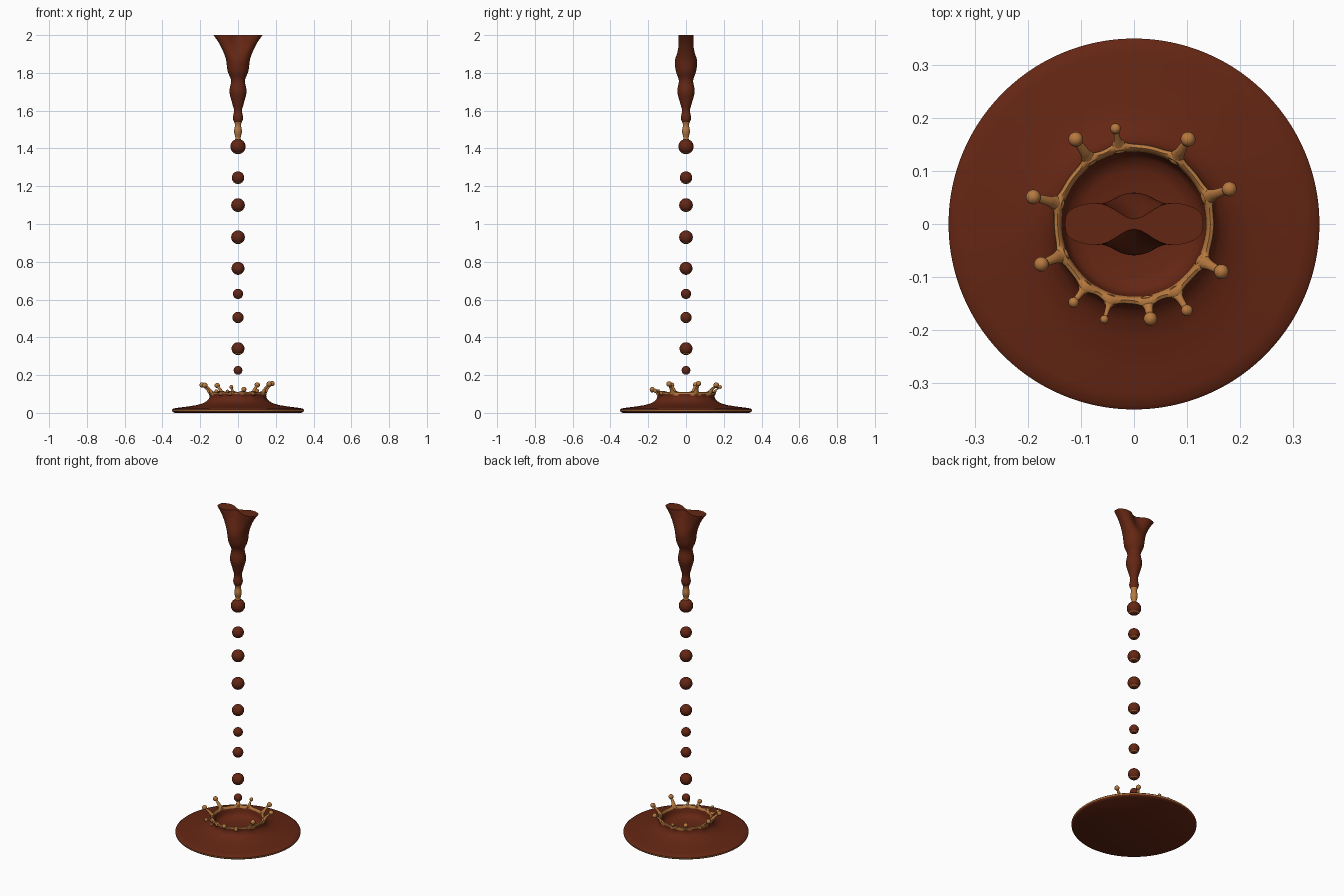
import bpy, bmesh, math
from mathutils import Vector

if "Cube" in bpy.data.objects:
    bpy.data.objects.remove(bpy.data.objects["Cube"])


def material(name, rgb):
    m = bpy.data.materials.new(name)
    m.diffuse_color = (*rgb, 1)
    m.use_nodes = True
    m.node_tree.nodes["Principled BSDF"].inputs["Base Color"].default_value = m.diffuse_color
    return m


BROWN = material("dark_brown", (0.127, 0.019, 0.0065))
TAN = material("caramel", (0.47, 0.19, 0.05))


def finish(bm, name, is_tan):
    """Paint faces by a rule and turn the bmesh into a smooth object."""
    bmesh.ops.recalc_face_normals(bm, faces=bm.faces)
    bm.normal_update()
    for f in bm.faces:
        f.smooth = True
        f.material_index = int(is_tan(f))
    me = bpy.data.meshes.new(name)
    bm.to_mesh(me)
    bm.free()
    me.materials.append(BROWN)
    me.materials.append(TAN)
    ob = bpy.data.objects.new(name, me)
    bpy.context.collection.objects.link(ob)
    bpy.ops.object.select_all(action='DESELECT')
    bpy.context.view_layer.objects.active = ob
    ob.select_set(True)
    bpy.ops.object.shade_smooth_by_angle(angle=math.radians(50))
    return ob


def loft(bm, rings):
    """Skin a list of closed rings of points and cap both ends."""
    vr = [[bm.verts.new(p) for p in r] for r in rings]
    n = len(vr[0])
    for a, b in zip(vr, vr[1:]):
        for i in range(n):
            bm.faces.new((a[i], a[(i + 1) % n], b[(i + 1) % n], b[i]))
    bm.faces.new(vr[0])
    bm.faces.new(vr[-1])


def spline(pts, steps):
    """Smoothly interpolate a list of tuples (Catmull-Rom)."""
    out = []
    p = [pts[0]] + pts + [pts[-1]]
    for i in range(1, len(p) - 2):
        for s in range(steps):
            t = s / steps
            out.append(tuple(0.5 * (2 * b + (c - a) * t + (2 * a - 5 * b + 4 * c - d) * t * t
                                    + (3 * b - a - 3 * c + d) * t ** 3)
                             for a, b, c, d in zip(*p[i - 1:i + 3])))
    return out + [pts[-1]]


# Pouring stream: round at the bottom, pinched peanut section at the top
stream = [(2.0, .13, .047), (1.95, .096, .051), (1.88, .066, .06), (1.81, .055, .054),
          (1.76, .037, .038), (1.70, .045, .046), (1.64, .031, .031), (1.60, .021, .021),
          (1.56, .027, .027), (1.525, .016, .016), (1.49, .021, .021), (1.455, .014, .014),
          (1.43, .022, .022)]
rings = []
for z, rx, ry in spline(stream, 5):
    k = min(1, max(0, (z - 1.86) / 0.14))
    ring = []
    for i in range(64):
        t = math.tau * i / 64
        x, s = rx * math.cos(t), math.sin(t)
        y = ry * math.copysign(abs(s) ** (1 - 0.4 * k), s)
        y *= 1 - 0.8 * k ** 1.2 * math.exp(-(x / 0.045) ** 2)
        ring.append((x, y, z))
    rings.append(ring)
bm = bmesh.new()
loft(bm, rings)
finish(bm, "pouring_stream", lambda f: f.calc_center_median().z < 1.54)

# Falling drops, with a thin light band low on each
drops = [(1.41, .040), (1.245, .033), (1.10, .036), (.93, .036), (.765, .034),
         (.63, .027), (.505, .030), (.34, .034), (.225, .023)]
for n, (z, r) in enumerate(drops, 1):
    bm = bmesh.new()
    bmesh.ops.create_uvsphere(bm, u_segments=32, v_segments=24, radius=r)
    bmesh.ops.translate(bm, verts=bm.verts, vec=(0, 0, z))
    finish(bm, f"drop_{n}", lambda f: -0.76 < f.normal.z < -0.68)

# Crown tips: x, y, z, ball radius
tips = [(-.110, .160, .145, .014), (-.035, .180, .137, .010), (.102, .160, .148, .014),
        (.180, .066, .155, .014), (.165, -.090, .153, .014), (.100, -.163, .117, .011),
        (.031, -.179, .125, .013), (-.056, -.180, .115, .008), (-.114, -.148, .115, .010),
        (-.175, -.076, .146, .014), (-.190, .051, .148, .014)]
angles = [math.atan2(y, x) for x, y, _, _ in tips]

# Splash pool: lathed disc rising into a wall with a wavy flared rim
profile = [(.335, 0), (.346, .006), (.349, .010), (.350, .017), (.343, .023), (.32, .027),
           (.27, .033), (.22, .041), (.185, .051), (.164, .063), (.153, .078), (.151, .092),
           (.154, .103), (.153, .110), (.147, .113), (.141, .110), (.137, .098), (.134, .075),
           (.125, .055), (.10, .046), (.05, .042), (.01, .042)]
rings = []
for r, z in profile:
    ring = []
    lift = max(0, min(1, (z - .07) / .04))
    for i in range(160):
        a = math.tau * i / 160
        bump = sum(math.exp(-(math.remainder(a - b, math.tau) / .11) ** 2) for b in angles)
        grow = lift * (bump * .008 - .003)
        rr = r + (grow if r > .142 else grow * .2)
        ring.append((rr * math.cos(a), rr * math.sin(a), z + grow * .8))
    rings.append(ring)
bm = bmesh.new()
loft(bm, rings)


def pool_tan(f):
    c = f.calc_center_median()
    r = math.hypot(c.x, c.y)
    edge = r > .345 and .009 < c.z < .018
    front = .005 if c.y < -.08 and r > .15 else 0
    return edge or (r < .2 and c.z > .096 + front)


finish(bm, "splash_pool", pool_tan)

# Crown arms: tapered curved necks ending in round beads
for n, ((x, y, z, r), a) in enumerate(zip(tips, angles), 1):
    out = Vector((math.cos(a), math.sin(a), 0))
    side = Vector((-out.y, out.x, 0))
    tip = Vector((x, y, z))
    base = out * .146 + Vector((0, 0, .100))
    mid = base.lerp(tip, .5) - out * .003 + Vector((0, 0, .002))
    pts = [(*base, .017), (*base.lerp(mid, .55), .012), (*mid, r * .65), (*tip, r * .5)]
    path = spline(pts, 4)
    rings = []
    for i, p in enumerate(path):
        q0, q1 = Vector(path[max(i - 1, 0)][:3]), Vector(path[min(i + 1, len(path) - 1)][:3])
        up = (q1 - q0).normalized().cross(side).normalized()
        rings.append([Vector(p[:3]) + p[3] * (side * math.cos(math.tau * j / 14)
                                              + up * .75 * math.sin(math.tau * j / 14))
                      for j in range(14)])
    bm = bmesh.new()
    loft(bm, rings)
    ball = bmesh.ops.create_uvsphere(bm, u_segments=20, v_segments=14, radius=r)
    bmesh.ops.translate(bm, verts=ball["verts"], vec=tip)
    finish(bm, f"crown_arm_{n}", lambda f: f.calc_center_median().z > .096)
